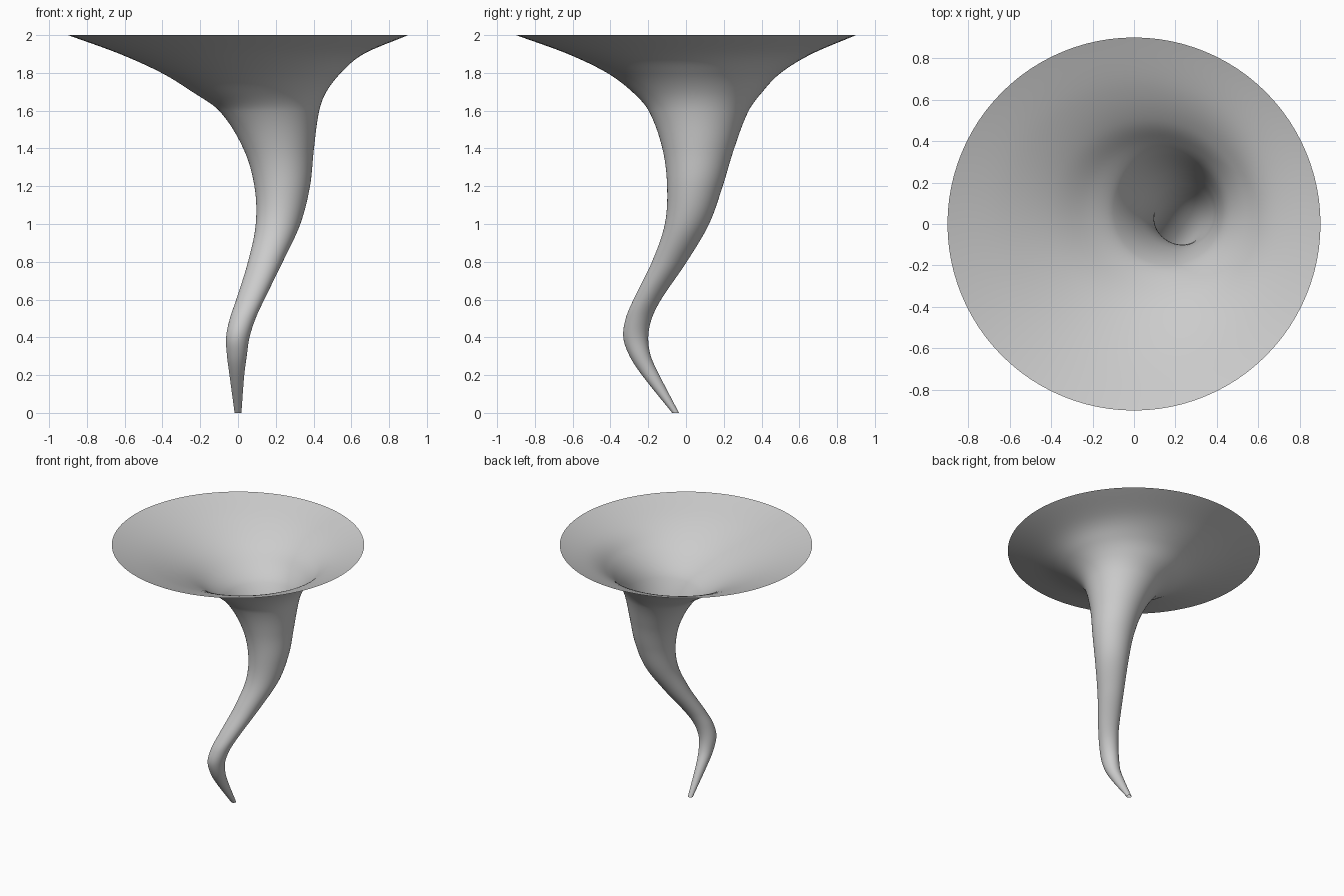
import bpy, bmesh, math

if "Cube" in bpy.data.objects:
    bpy.data.objects.remove(bpy.data.objects["Cube"])

# Funnel cross-sections: height, centre x, centre y, radius x, radius y
KEYS = [
    (0.0, 0.0, -0.055, 0.018, 0.018),
    (0.2, -0.006, -0.187, 0.039, 0.046),
    (0.3, -0.006, -0.242, 0.052, 0.056),
    (0.4, -0.001, -0.266, 0.062, 0.066),
    (0.5, 0.025, -0.250, 0.068, 0.069),
    (0.6, 0.065, -0.205, 0.074, 0.073),
    (0.8, 0.145, -0.088, 0.092, 0.092),
    (1.0, 0.212, 0.005, 0.118, 0.117),
    (1.2, 0.234, 0.047, 0.147, 0.147),
    (1.4, 0.215, 0.065, 0.187, 0.190),
    (1.6, 0.165, 0.067, 0.265, 0.265),
    (1.7, 0.113, 0.060, 0.355, 0.345),
    (1.8, 0.070, 0.042, 0.475, 0.460),
    (1.9, 0.020, 0.020, 0.645, 0.645),
    (2.0, 0.0, 0.0, 0.9, 0.9),
]
SIDES, STEPS = 96, 8


def slope(i, c):
    a, b = KEYS[max(i - 1, 0)], KEYS[min(i + 1, len(KEYS) - 1)]
    return (b[c] - a[c]) / (b[0] - a[0])


def sample(i, t, c):
    """Smooth cubic between neighbouring cross-sections."""
    h = KEYS[i + 1][0] - KEYS[i][0]
    p, q = KEYS[i][c], KEYS[i + 1][c]
    return ((2*t**3 - 3*t**2 + 1) * p + (t**3 - 2*t**2 + t) * h * slope(i, c)
            + (3*t**2 - 2*t**3) * q + (t**3 - t**2) * h * slope(i + 1, c))


# Loft the open funnel through all rings
bm = bmesh.new()
sections = [[sample(i, s / STEPS, c) if c else
             KEYS[i][0] + (KEYS[i + 1][0] - KEYS[i][0]) * s / STEPS
             for c in range(5)]
            for i in range(len(KEYS) - 1) for s in range(STEPS)]
sections.append(KEYS[-1])
rings = []
for z, cx, cy, rx, ry in sections:
    rings.append([bm.verts.new((cx + rx * math.cos(a), cy + ry * math.sin(a), z))
                  for a in (2 * math.pi * k / SIDES for k in range(SIDES))])
for low, high in zip(rings, rings[1:]):
    for k in range(SIDES):
        n = (k + 1) % SIDES
        bm.faces.new((low[k], low[n], high[n], high[k])).smooth = True

mesh = bpy.data.meshes.new("twisted_funnel")
bm.to_mesh(mesh)
bm.free()
funnel = bpy.data.objects.new("twisted_funnel", mesh)
bpy.context.collection.objects.link(funnel)
